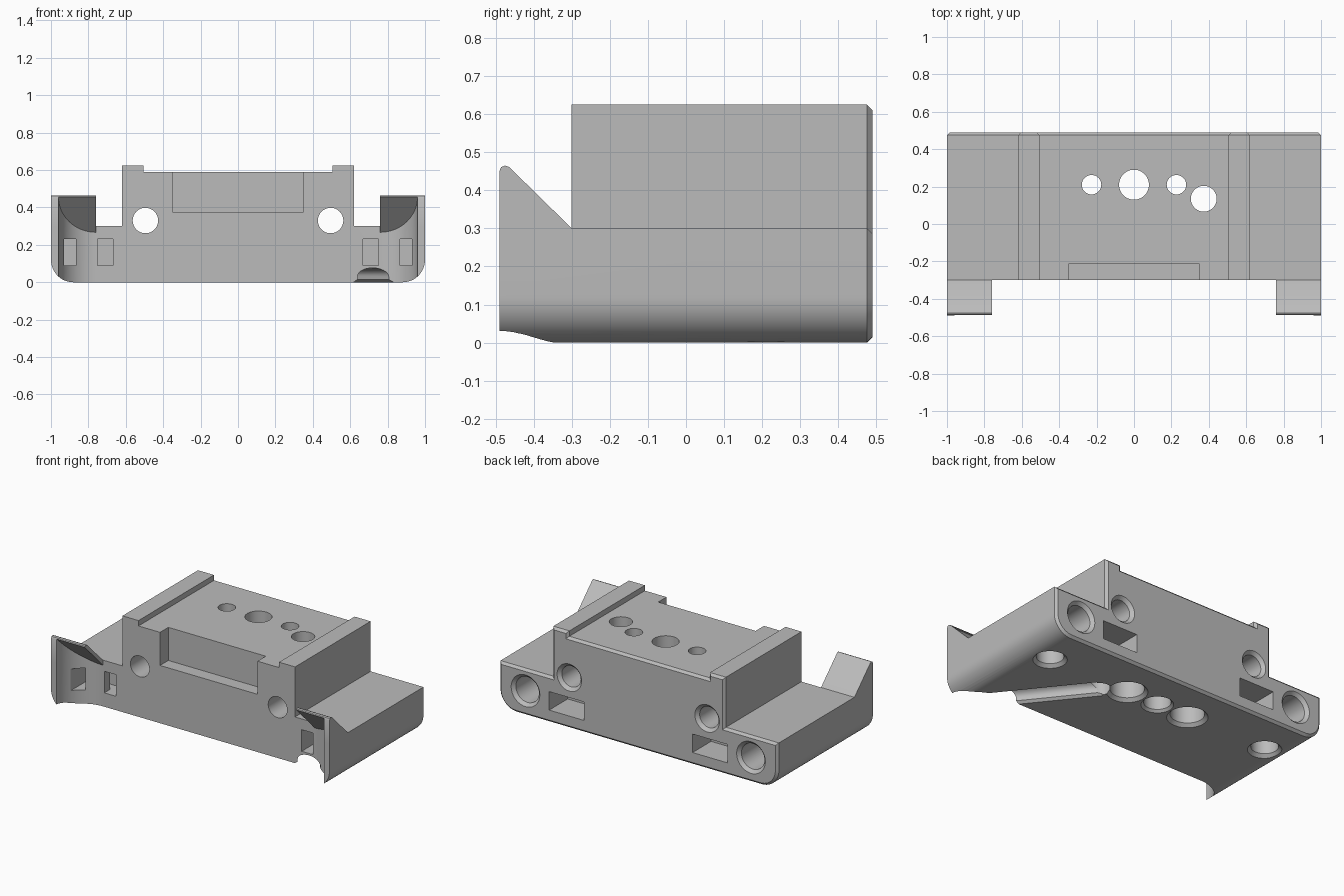
import bpy, bmesh, math
from mathutils import Vector

if "Cube" in bpy.data.objects:
    bpy.data.objects.remove(bpy.data.objects["Cube"], do_unlink=True)

grey = bpy.data.materials.new("plain_grey")
grey.use_nodes = True
grey.diffuse_color = (0.5, 0.5, 0.5, 1)
grey.node_tree.nodes["Principled BSDF"].inputs["Base Color"].default_value = (0.5, 0.5, 0.5, 1)


def finish(bm, name):
    bmesh.ops.recalc_face_normals(bm, faces=bm.faces)
    mesh = bpy.data.meshes.new(name)
    bm.to_mesh(mesh)
    bm.free()
    mesh.materials.append(grey)
    ob = bpy.data.objects.new(name, mesh)
    bpy.context.collection.objects.link(ob)
    return ob


def prism(name, points, vector, chamfer=0):
    """Extrude a flat outline; optionally chamfer the rim of the far end."""
    bm = bmesh.new()
    base = bm.faces.new([bm.verts.new(p) for p in points])
    out = bmesh.ops.extrude_face_region(bm, geom=[base], use_keep_orig=True)["geom"]
    bmesh.ops.translate(bm, vec=vector, verts=[g for g in out if isinstance(g, bmesh.types.BMVert)])
    bmesh.ops.recalc_face_normals(bm, faces=bm.faces)
    if chamfer:
        end = next(g for g in out if isinstance(g, bmesh.types.BMFace))
        bmesh.ops.bevel(bm, geom=list(end.edges), offset=chamfer, segments=1,
                        affect='EDGES', clamp_overlap=False)
    return finish(bm, name)


def box(name, x0, x1, y0, y1, z0, z1):
    pts = [(x0, y0, z0), (x1, y0, z0), (x1, y1, z0), (x0, y1, z0)]
    return prism(name, pts, (0, 0, z1 - z0))


def bore(name, start, direction, rings, sides=48):
    """Turned cutter: rings are (distance, radius) along the direction."""
    bm = bmesh.new()
    turn = Vector((0, 0, 1)).rotation_difference(Vector(direction))
    loops = []
    for t, r in rings:
        angles = [math.tau * i / sides for i in range(sides)]
        loops.append([bm.verts.new(turn @ Vector((r * math.cos(a), r * math.sin(a), t)) + Vector(start))
                      for a in angles])
    for a, b in zip(loops, loops[1:]):
        for i in range(sides):
            j = (i + 1) % sides
            bm.faces.new((a[i], a[j], b[j], b[i]))
    bm.faces.new(loops[0])
    bm.faces.new(loops[-1])
    return finish(bm, name)


def countersunk(r, depth, c=0.02):
    return [(-0.02, r + c + 0.02), (c, r), (depth, r)]


def combine(target, tool, operation='DIFFERENCE'):
    mod = target.modifiers.new("cut", 'BOOLEAN')
    mod.object, mod.operation, mod.solver = tool, operation, 'EXACT'
    bpy.context.view_layer.objects.active = target
    bpy.ops.object.modifier_apply(modifier=mod.name)
    bpy.data.objects.remove(tool, do_unlink=True)


# Body: stepped section with rounded lower edges, chamfered at the back
FRONT, BACK, FACE, R = -0.49, 0.49, -0.3, 0.12
half = [(1 - R + R * math.sin(a), R - R * math.cos(a))
        for a in (math.pi / 2 * i / 12 for i in range(13))]
half += [(1, 0.3), (0.62, 0.3), (0.62, 0.625), (0.505, 0.625), (0.505, 0.59)]
outline = half + [(-x, z) for x, z in reversed(half)]
body = prism("mount_body", [(x, FRONT, z) for x, z in outline], (0, BACK - FRONT, 0), 0.015)

# Front corner hoods: sloping tops rising from the side shelves
for s in (1, -1):
    side = [(FRONT, 0.2), (FRONT, 0.45), (-0.485, 0.461), (-0.475, 0.465),
            (-0.464, 0.461), (FACE, 0.3), (FACE, 0.2)]
    hood = prism("hood", [(s * 0.76, y, z) for y, z in side], (s * 0.24, 0, 0))
    combine(body, hood, 'UNION')

# Set the middle of the front back between the corners
combine(body, box("front_cut", -0.76, 0.76, -0.6, FACE, -0.1, 0.8))

# Concave hollow under each hood, with a sloping ceiling
for s in (1, -1):
    hollow = bore("hollow", (s * 0.76, FRONT, 0), (0, 0, 1), [(-0.1, 0.2), (1, 0.2)], 64)
    for v in hollow.data.vertices:
        v.co.y = FRONT + (v.co.y - FRONT) * 0.95
        if v.co.z > 0.5:
            v.co.z = -0.033 - v.co.y
    combine(body, hollow)

# Recess in the upper front
combine(body, box("recess", -0.35, 0.35, -0.4, -0.215, 0.375, 0.8))

for s in (1, -1):
    def pocket(x0, x1, y0, y1, z0, z1):
        a, b = sorted((s * x0, s * x1))
        combine(body, box("pocket", a, b, y0, y1, z0, z1))

    # Strap slots in the front and their hidden link
    pocket(0.668, 0.75, -0.4, -0.18, 0.09, 0.23)
    pocket(0.865, 0.93, -0.47, -0.18, 0.09, 0.23)
    pocket(0.70, 0.90, -0.24, -0.18, 0.09, 0.23)
    # Rectangular pocket in the back
    pocket(0.39, 0.64, 0.3, 0.6, 0.08, 0.2)
    # Long through hole, large back socket and bottom socket
    back = (0, -1, 0)
    combine(body, bore("through", (s * 0.495, BACK, 0.33), back, countersunk(0.068, 1)))
    combine(body, bore("socket", (s * 0.81, BACK, 0.16), back, countersunk(0.083, 0.3)))
    combine(body, bore("foot_socket", (s * 0.81, 0.21, 0), (0, 0, 1), countersunk(0.08, 0.12)))
    # Screw hole with a wide counterbore below
    rings = countersunk(0.1, 0.3) + [(0.3, 0.052), (0.8, 0.052)]
    combine(body, bore("screw", (s * 0.227, 0.21, 0), (0, 0, 1), rings))

# Centre hole and offset cable hole
combine(body, bore("centre", (0, 0.21, 0), (0, 0, 1), countersunk(0.08, 0.8, 0.015)))
combine(body, bore("cable_hole", (0.373, 0.135, -0.1), (0, 0, 1), [(0, 0.069), (0.9, 0.069)]))

# Arched cable channel underneath, from the cable hole to the front
start, end = Vector((0.373, 0.135, 0)), Vector((0.8, -0.4, 0))
across = Vector((0.435, 0.35, 0)).normalized()
arch = [(-0.09, -0.01), (-0.064, 0.015)]
arch += [(-0.064 * math.cos(a), 0.03 + 0.047 * math.sin(a))
         for a in (math.pi * i / 16 for i in range(17))]
arch += [(0.064, 0.015), (0.09, -0.01)]
points = [start + across * u + Vector((0, 0, z)) for u, z in arch]
combine(body, prism("channel", points, end - start))

# Smooth curved walls, keep edges sharp
bpy.ops.object.select_all(action='DESELECT')
body.select_set(True)
bpy.context.view_layer.objects.active = body
bpy.ops.object.shade_smooth_by_angle(angle=math.radians(25))
